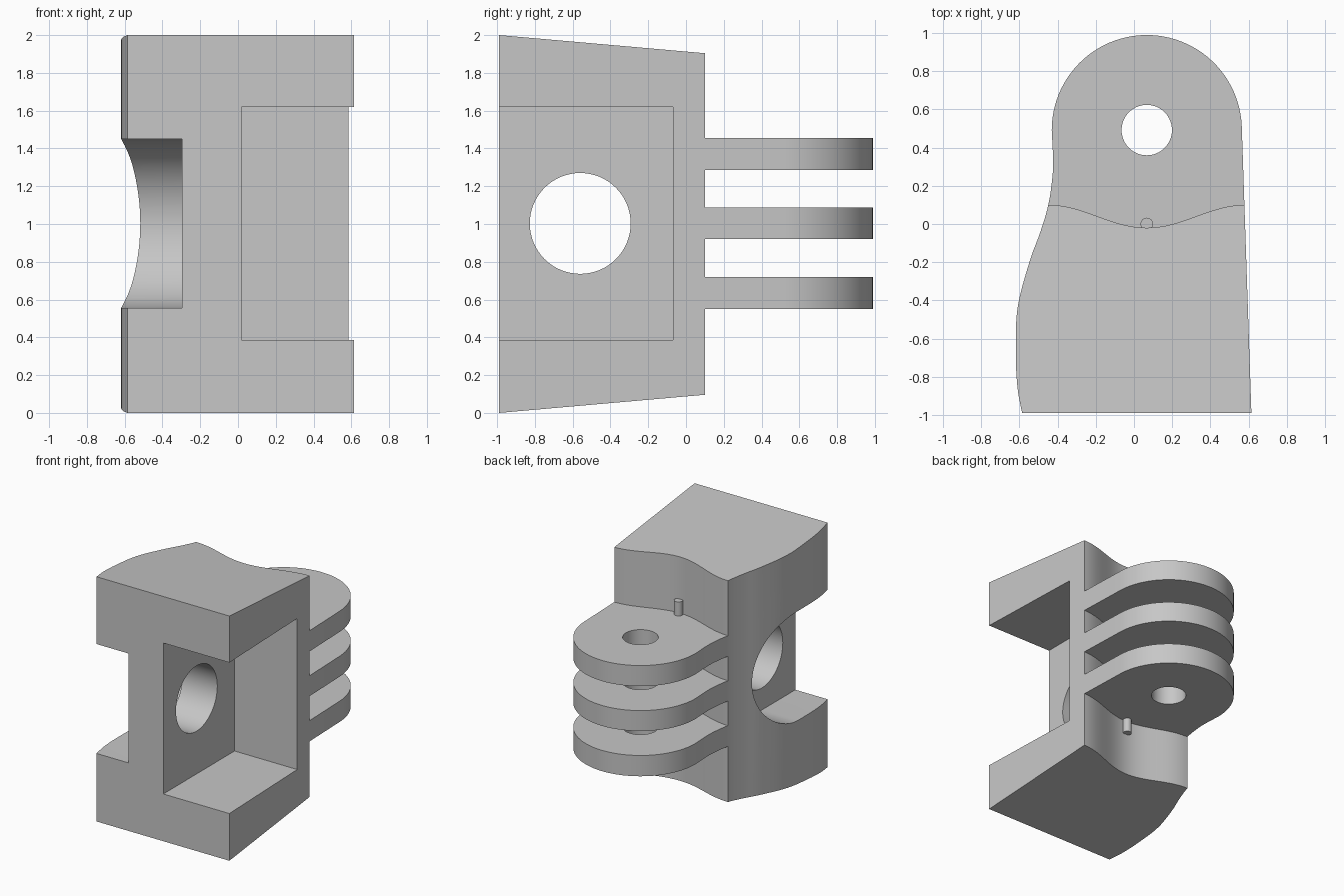
import bpy, bmesh
from math import sin, cos, pi
from mathutils import Vector, Matrix
from mathutils.geometry import interpolate_bezier

cube = bpy.data.objects.get("Cube")
if cube:
    bpy.data.objects.remove(cube, do_unlink=True)

grey = bpy.data.materials.new("plain grey")
grey.use_nodes = True
grey.diffuse_color = (0.57, 0.57, 0.57, 1)
grey.node_tree.nodes["Principled BSDF"].inputs["Base Color"].default_value = grey.diffuse_color


def prism(name, outline, low, high):
    """Extrude an xy outline; low and high are functions of y giving z."""
    bm = bmesh.new()
    bottom = [bm.verts.new((x, y, low(y))) for x, y in outline]
    top = [bm.verts.new((x, y, high(y))) for x, y in outline]
    bm.faces.new(bottom)
    bm.faces.new(top)
    count = len(outline)
    for i in range(count):
        j = (i + 1) % count
        bm.faces.new((bottom[i], bottom[j], top[j], top[i]))
    bmesh.ops.recalc_face_normals(bm, faces=bm.faces)
    mesh = bpy.data.meshes.new(name)
    bm.to_mesh(mesh)
    bm.free()
    mesh.materials.append(grey)
    obj = bpy.data.objects.new(name, mesh)
    bpy.context.collection.objects.link(obj)
    return obj


def flat_prism(name, outline, z0, z1):
    return prism(name, outline, lambda y: z0, lambda y: z1)


def arc(cx, cy, r, start, end, steps):
    angles = [start + (end - start) * i / steps for i in range(steps + 1)]
    return [(cx + r * cos(a), cy + r * sin(a)) for a in angles]


def circle(cx, cy, r, steps=64):
    return arc(cx, cy, r, 0, 2 * pi, steps)[:-1]


def smooth_path(points, steps=6):
    """Smooth curve through the points."""
    p = [Vector((x, y, 0)) for x, y in points]
    tangents = [(p[min(i + 1, len(p) - 1)] - p[max(i - 1, 0)]) / 6 for i in range(len(p))]
    path = []
    for i in range(len(p) - 1):
        part = interpolate_bezier(p[i], p[i] + tangents[i],
                                  p[i + 1] - tangents[i + 1], p[i + 1], steps + 1)
        path += [(v.x, v.y) for v in part[:-1]]
    return path + [points[-1]]


def along_x(obj):
    """Turn a prism so its outline lies in yz and its length along x."""
    obj.data.transform(Matrix(((0, 0, 1, 0), (1, 0, 0, 0), (0, 1, 0, 0), (0, 0, 0, 1))))
    return obj


def cut(target, cutter):
    mod = target.modifiers.new("cut", 'BOOLEAN')
    mod.operation, mod.solver, mod.object = 'DIFFERENCE', 'EXACT', cutter
    bpy.context.view_layer.objects.active = target
    bpy.ops.object.modifier_apply(modifier=mod.name)
    bpy.data.objects.remove(cutter, do_unlink=True)


def shade(obj):
    bpy.ops.object.select_all(action='DESELECT')
    obj.select_set(True)
    bpy.context.view_layer.objects.active = obj
    bpy.ops.object.shade_smooth_by_angle(angle=pi / 6)


FRONT, PIVOT_X, PIVOT_Y, PIVOT_R = -0.99, 0.067, 0.492, 0.498

# Solid body with tapered top and bottom, including the rounded hinge end
left_side = smooth_path([(-0.586, FRONT), (-0.61, -0.86), (-0.619, -0.68), (-0.61, -0.44),
                         (-0.548, -0.2), (-0.49, -0.04), (-0.449, 0.1), (-0.428, 0.24),
                         (-0.424, 0.34), (PIVOT_X - PIVOT_R, PIVOT_Y)])
hinge_end = arc(PIVOT_X, PIVOT_Y, PIVOT_R, pi, 0.03, 48)[1:]
outline = left_side + hinge_end + [(0.615, FRONT)]
taper = 0.088
body = prism("hinge_body", outline,
             lambda y: taper * (y - FRONT), lambda y: 2 - taper * (y - FRONT))

# Gaps that leave three hinge fins behind a wavy back wall
half = 0.515
wave = []
for i in range(33):
    t = i / 16 - 1
    wave.append((PIVOT_X + half * t, 0.04 - 0.06 * cos(pi * t)))
gap_outline = [(-1, 0.1)] + wave + [(1, 0.1), (1, 1.3), (-1, 1.3)]
for z0, z1 in ((-0.5, 0.55), (0.72, 0.92), (1.087, 1.286), (1.455, 2.5)):
    cut(body, flat_prism("gap_cutter", gap_outline, z0, z1))

# Hinge pin bore
cut(body, flat_prism("bore_cutter", circle(PIVOT_X, PIVOT_Y, 0.132), -0.5, 2.5))

# Square pocket open to the front and the left side
pocket = [(0.018, -1.5), (1, -1.5), (1, -0.07), (0.018, -0.07)]
cut(body, flat_prism("pocket_cutter", pocket, 0.386, 1.62))

# Round-ended slot on the right side, and the hole through the web
HOLE_Y, HOLE_Z = -0.56, 1.003
slot = arc(HOLE_Y, HOLE_Z, 0.447, -pi / 2, pi / 2, 40)
slot += [(-1.5, HOLE_Z + 0.447), (-1.5, HOLE_Z - 0.447)]
cut(body, along_x(flat_prism("slot_cutter", slot, -1, -0.296)))
cut(body, along_x(flat_prism("hole_cutter", circle(HOLE_Y, HOLE_Z, 0.267), -0.6, 0.3)))
shade(body)

# Small pegs above and below the fins
for name, z0, z1 in (("upper_peg", 1.45, 1.57), ("lower_peg", 0.435, 0.555)):
    shade(flat_prism(name, circle(PIVOT_X, 0.0, 0.033, 24), z0, z1))
